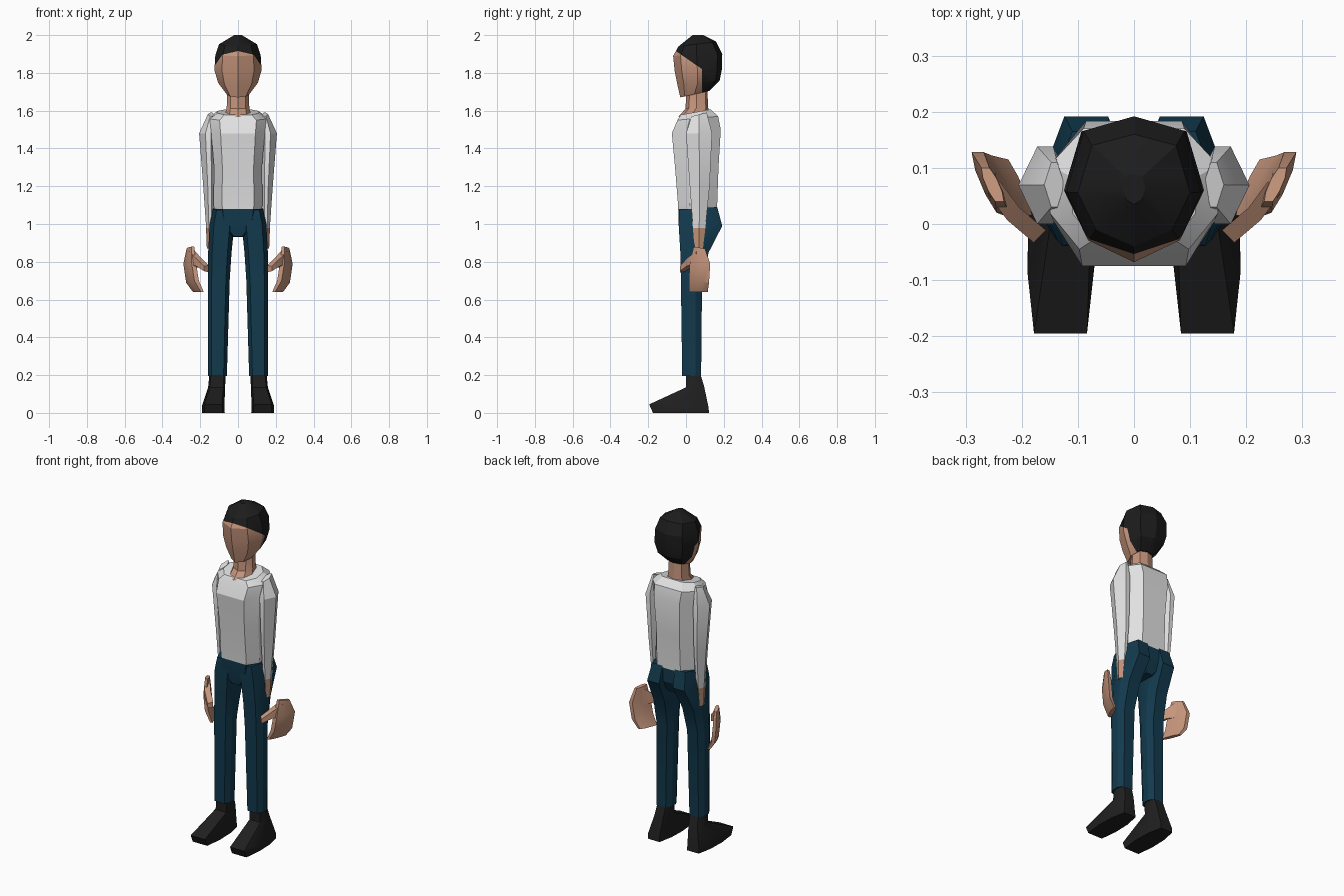
import bpy, bmesh, math
from mathutils import Vector

cube = bpy.data.objects.get("Cube")
if cube:
    bpy.data.objects.remove(cube, do_unlink=True)


def material(name, rgb):
    m = bpy.data.materials.new(name)
    m.use_nodes = True
    m.diffuse_color = (*rgb, 1)
    m.node_tree.nodes["Principled BSDF"].inputs["Base Color"].default_value = (*rgb, 1)
    return m


SKIN = material("skin", (0.56, 0.30, 0.20))
HAIR = material("black_hair", (0.012, 0.012, 0.012))
SHIRT = material("white_shirt", (0.75, 0.75, 0.75))
TROUSERS = material("navy_trousers", (0.006, 0.042, 0.075))
LEATHER = material("black_leather", (0.014, 0.014, 0.014))

# Half cross-sections: (share of half width, share of depth), front to back
OVAL = [(0, 0), (.68, .15), (1, .48), (.75, .9), (0, 1)]
BOX = [(.65, 0), (1, .3), (1, .7), (.6, 1)]
DIAMOND = [(.3, 0), (1, .5), (.3, 1)]
SOLE = [(.8, 0), (1, .35), (.95, .7), (.65, 1)]


def ring(profile, z_front, z_back, cx, w, y0, y1, shear=0):
    """Closed section, tilted from z_front to z_back."""
    half = [(a, t) for a, t in profile]
    full = half + [(-a, t) for a, t in reversed(half) if a]
    out = []
    for a, t in full:
        y = y0 + t * (y1 - y0)
        out.append(Vector((cx + a * w + shear * (y - .06), y,
                           z_front + t * (z_back - z_front))))
    return out


def loft(name, rings, mats, cuts=(), rule=None, mirror=False):
    """Skin the sections, cut colour borders, colour faces by rule."""
    bm = bmesh.new()
    loops = [[bm.verts.new(p) for p in r] for r in rings]
    n = len(loops[0])
    for a, b in zip(loops, loops[1:]):
        for i in range(n):
            j = (i + 1) % n
            bm.faces.new((a[i], a[j], b[j], b[i]))
    bm.faces.new(loops[0])
    bm.faces.new(loops[-1])
    bmesh.ops.recalc_face_normals(bm, faces=bm.faces)
    for co, no in cuts:
        bmesh.ops.bisect_plane(bm, geom=bm.verts[:] + bm.edges[:] + bm.faces[:],
                               plane_co=co, plane_no=no)
    if rule:
        for f in bm.faces:
            f.material_index = int(rule(f.calc_center_median()))
    me = bpy.data.meshes.new(name)
    bm.to_mesh(me)
    bm.free()
    for m in mats:
        me.materials.append(m)
    ob = bpy.data.objects.new(name, me)
    bpy.context.collection.objects.link(ob)
    if mirror:
        ob.modifiers.new("mirror", 'MIRROR')
    bpy.ops.object.select_all(action='DESELECT')
    ob.select_set(True)
    bpy.context.view_layer.objects.active = ob
    bpy.ops.object.shade_smooth_by_angle(angle=math.radians(25))
    return ob


# Head, with a slanted hairline and a vertical border behind the ears
hairline = (Vector((0, -.06, 1.92)), Vector((0, .09, .13)))
nape = (Vector((0, .085, 1.8)), Vector((0, 1, 0)))
loft("head", [ring(OVAL, *r) for r in [
    (1.67, 1.705, 0, .06, -.03, .125),
    (1.735, 1.76, 0, .105, -.045, .178),
    (1.81, 1.82, 0, .125, -.06, .19),
    (1.89, 1.90, 0, .12, -.068, .192),
    (1.94, 1.965, 0, .10, -.04, .16),
    (2.0, 2.0, 0, .02, .035, .09)]],
    [SKIN, HAIR], [hairline, nape],
    lambda c: c.y > nape[0].y or (c - hairline[0]).dot(hairline[1]) > 0)

# Neck, widening into a pointed neckline
loft("neck", [ring(OVAL, *r) for r in [
    (1.565, 1.60, 0, .068, -.043, .12),
    (1.61, 1.62, 0, .06, -.003, .117),
    (1.74, 1.74, 0, .055, .005, .112)]], [SKIN])

# Torso and hips, split at the shirt hem
HEM = 1.08
loft("torso", [ring(BOX, *r) for r in [
    (.935, .93, 0, .035, -.025, .13),
    (1.0, 1.0, 0, .11, -.038, .165),
    (1.1, 1.1, 0, .13, -.042, .165),
    (1.3, 1.3, 0, .127, -.058, .172),
    (1.48, 1.50, 0, .142, -.075, .184),
    (1.55, 1.57, 0, .15, -.045, .17),
    (1.578, 1.607, 0, .11, -.028, .13)]],
    [TROUSERS, SHIRT], [(Vector((0, 0, HEM)), Vector((0, 0, 1)))],
    lambda c: c.z > HEM)

# Arms, with bare wrists below the cuffs
CUFF = .98
loft("arms", [ring(DIAMOND, *r) for r in [
    (.87, .87, .15, .015, .045, .09),
    (1.0, 1.0, .148, .022, .035, .105),
    (1.2, 1.2, .15, .034, .02, .125),
    (1.48, 1.48, .158, .048, .0, .138),
    (1.57, 1.59, .142, .018, .03, .11)]],
    [SKIN, SHIRT], [(Vector((0, 0, CUFF)), Vector((0, 0, 1)))],
    lambda c: c.z > CUFF, mirror=True)

# Hands: curled palm and a thumb reaching forward and inward
loft("palms", [ring(BOX, *r, shear=.42) for r in [
    (.64, .64, .208, .012, .015, .115),
    (.70, .69, .238, .018, .015, .122),
    (.79, .79, .25, .018, .02, .128),
    (.88, .87, .248, .012, .04, .10)]], [SKIN], mirror=True)


def thumb_section(x, y, z, h):
    return [Vector((x + s * .011, y - s * .011, z + t * h))
            for s, t in ((1, -.7), (1, .7), (-1, 1), (-1, -1))]


loft("thumbs", [thumb_section(*s) for s in [
    (.25, .065, .82, .05), (.215, .018, .80, .03), (.168, -.022, .763, .018)]],
    [SKIN], mirror=True)

# Trouser legs, fuller at the seat
loft("legs", [ring(BOX, *r) for r in [
    (.195, .195, .109, .05, -.02, .08),
    (.70, .70, .102, .058, -.027, .085),
    (.85, .85, .096, .062, -.03, .12),
    (1.0, .99, .085, .065, -.039, .192),
    (1.075, 1.09, .075, .058, -.036, .165)]], [TROUSERS], mirror=True)

# Shoes
loft("shoes", [ring(SOLE, *r) for r in [
    (0, 0, .13, .06, -.175, .122),
    (.045, .03, .131, .059, -.195, .119),
    (.135, .14, .113, .045, .0, .096),
    (.20, .20, .109, .043, .0, .078)]], [LEATHER], mirror=True)
